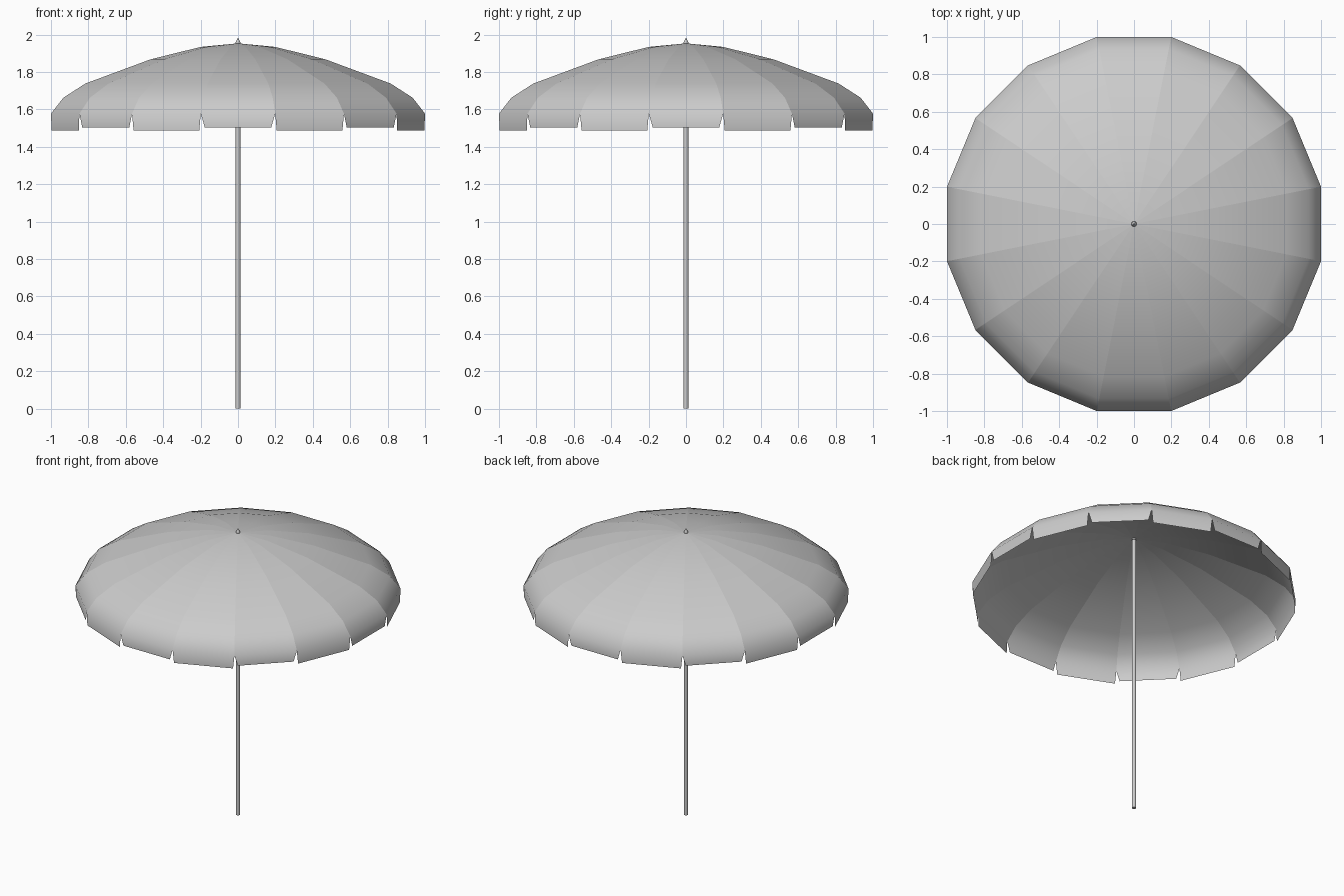
import bpy, bmesh
from math import cos, sin, pi
from mathutils import Vector

if "Cube" in bpy.data.objects:
    bpy.data.objects.remove(bpy.data.objects["Cube"])

SIDES = 16
STEP = 2 * pi / SIDES


def finish(name, bm):
    mesh = bpy.data.meshes.new(name)
    bm.to_mesh(mesh)
    bm.free()
    obj = bpy.data.objects.new(name, mesh)
    bpy.context.collection.objects.link(obj)
    return obj


def lathe(name, profile, sides):
    """Spin a (radius, z) profile; radius 0 gives a single pole vertex."""
    bm = bmesh.new()
    rings = []
    for r, z in profile:
        n = 1 if r == 0 else sides
        rings.append([bm.verts.new((r * cos(2 * pi * i / sides), r * sin(2 * pi * i / sides), z))
                      for i in range(n)])
    for a, b in zip(rings, rings[1:]):
        for i in range(sides):
            j = (i + 1) % sides
            vs = [a[i % len(a)], a[j % len(a)], b[j % len(b)], b[i % len(b)]]
            bm.faces.new(list(dict.fromkeys(vs)))
    bmesh.ops.recalc_face_normals(bm, faces=bm.faces)
    for f in bm.faces:
        f.smooth = True
    for e in bm.edges:
        e.smooth = e.calc_face_angle(0) < 0.9
    return finish(name, bm)


# Canopy: sixteen cloth panels, each smooth along its length, creased at the ribs
profile = [(0.198, 1.934), (0.466, 1.868), (0.816, 1.738), (0.934, 1.662), (1.0, 1.577)]
bm = bmesh.new()
for k in range(SIDES):
    mid = k * STEP
    out = Vector((cos(mid), sin(mid), 0))
    side = Vector((-sin(mid), cos(mid), 0))
    half = sin(STEP / 2) / cos(STEP / 2)

    def pair(r, z, inset=0.0):
        w = r * half - inset
        return [bm.verts.new(out * r + side * s * w + Vector((0, 0, z))) for s in (-1, 1)]

    tip = bm.verts.new((0, 0, 1.953))
    rows = [pair(r, z) for r, z in profile]
    # Hanging flap: alternating long and short, tapered to leave notches
    short = k % 2 == 0
    rows.append(pair(1.0, 1.504 if short else 1.486, 0.021 if short else 0.009))
    bm.faces.new((tip, rows[0][0], rows[0][1]))
    for a, b in zip(rows, rows[1:]):
        bm.faces.new((a[0], b[0], b[1], a[1]))
for f in bm.faces:
    f.smooth = True
finish("canopy", bm)

# Pole
lathe("pole", [(0, 0), (0.013, 0), (0.013, 1.94), (0, 1.94)], 12)

# Pointed finial on top
lathe("finial", [(0, 1.942), (0.009, 1.944), (0.014, 1.953), (0.011, 1.963), (0.005, 1.974), (0, 1.984)], 12)
